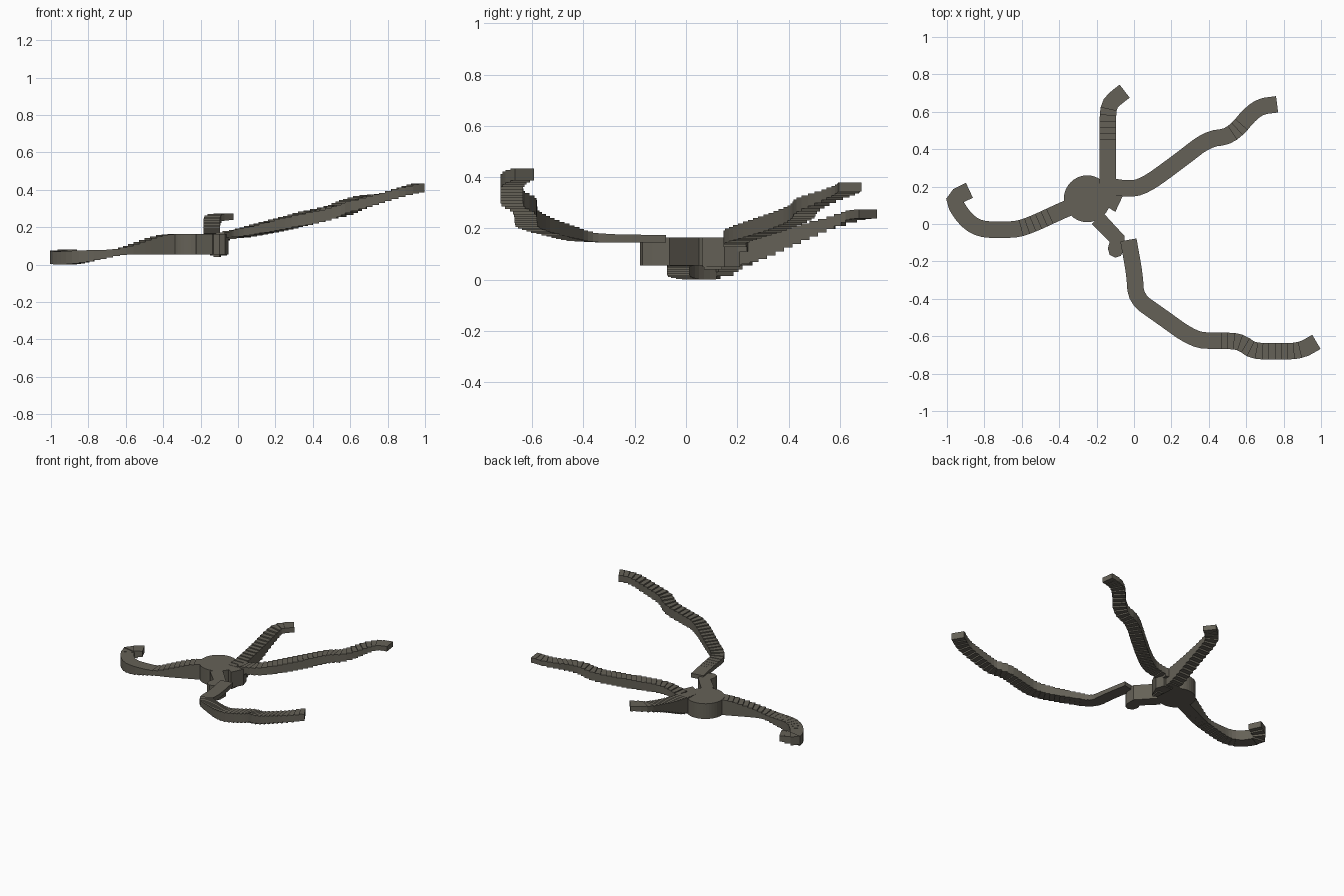
import bpy, bmesh
from mathutils import Vector

if "Cube" in bpy.data.objects:
    bpy.data.objects.remove(bpy.data.objects["Cube"])

mat = bpy.data.materials.new("dark_stone")
mat.diffuse_color = (0.13, 0.12, 0.095, 1)
mat.use_nodes = True
mat.node_tree.nodes["Principled BSDF"].inputs["Base Color"].default_value = mat.diffuse_color


def finish(bm, name):
    bmesh.ops.recalc_face_normals(bm, faces=bm.faces)
    me = bpy.data.meshes.new(name)
    bm.to_mesh(me)
    bm.free()
    me.materials.append(mat)
    ob = bpy.data.objects.new(name, me)
    bpy.context.collection.objects.link(ob)
    return ob


def prism(bm, outline, z0, z1):
    lo = [bm.verts.new((p[0], p[1], z0)) for p in outline]
    hi = [bm.verts.new((p[0], p[1], z1)) for p in outline]
    n = len(outline)
    bm.faces.new(lo[::-1])
    bm.faces.new(hi)
    for i in range(n):
        j = (i + 1) % n
        bm.faces.new((lo[i], lo[j], hi[j], hi[i]))


def round_corners(pts):
    out = [pts[0]]
    for a, b in zip(pts, pts[1:]):
        out += [a.lerp(b, 0.25), a.lerp(b, 0.75)]
    return out + [pts[-1]]


def resample(pts, step):
    lens = [(b - a).xy.length for a, b in zip(pts, pts[1:])]
    total = sum(lens)
    n = max(2, round(total / step))
    out = []
    for k in range(n + 1):
        d, i = total * k / n, 0
        while i < len(lens) - 1 and d > lens[i]:
            d -= lens[i]
            i += 1
        out.append(pts[i].lerp(pts[i + 1], min(1, d / lens[i])))
    return out


def stepped_arm(name, path, width=0.088, step=0.033):
    """Path points are (x, y, bottom, top); each stretch is one level slab."""
    pts = [Vector(p) for p in path]
    pts = resample(round_corners(round_corners(pts)), step)
    sides = []
    for i, p in enumerate(pts):
        d = (pts[min(i + 1, len(pts) - 1)] - pts[max(i - 1, 0)]).xy.normalized()
        nrm = Vector((-d.y, d.x)) * width / 2
        sides.append((p.xy + nrm, p.xy - nrm))
    bm = bmesh.new()
    for i in range(len(pts) - 1):
        mid = (pts[i] + pts[i + 1]) / 2
        (a, b), (c, d) = sides[i], sides[i + 1]
        prism(bm, [a, b, d, c], mid[2], mid[3])
    return finish(bm, name)


# Round hub
bm = bmesh.new()
bmesh.ops.create_cone(bm, cap_ends=True, segments=40, radius1=0.125, radius2=0.125, depth=0.11)
bmesh.ops.translate(bm, verts=bm.verts, vec=(-0.25, 0.135, 0.11))
finish(bm, "hub")

# North arm
stepped_arm("north_arm", [
    (-0.14, 0.15, 0.055, 0.165), (-0.14, 0.26, 0.06, 0.175), (-0.14, 0.45, 0.15, 0.215),
    (-0.14, 0.62, 0.22, 0.262), (-0.115, 0.66, 0.235, 0.272), (-0.05, 0.71, 0.24, 0.275)])

# North-east arm
stepped_arm("north_east_arm", [
    (-0.11, 0.20, 0.10, 0.17), (-0.06, 0.19, 0.135, 0.18), (0.04, 0.19, 0.145, 0.20),
    (0.24, 0.335, 0.185, 0.25), (0.40, 0.46, 0.235, 0.295), (0.52, 0.465, 0.265, 0.32),
    (0.65, 0.625, 0.335, 0.37), (0.765, 0.64, 0.345, 0.38)])

# South-east arm
stepped_arm("south_east_arm", [
    (-0.03, -0.085, 0.145, 0.175), (0.005, -0.28, 0.145, 0.176), (0.01, -0.40, 0.147, 0.185),
    (0.14, -0.49, 0.165, 0.215), (0.32, -0.62, 0.20, 0.265), (0.44, -0.625, 0.225, 0.29),
    (0.57, -0.625, 0.26, 0.325), (0.63, -0.68, 0.285, 0.345), (0.76, -0.68, 0.325, 0.38),
    (0.89, -0.68, 0.37, 0.42), (0.975, -0.63, 0.39, 0.437)])

# West arm, descending to the ground
stepped_arm("west_arm", [
    (-0.33, 0.095, 0.055, 0.165), (-0.40, 0.065, 0.055, 0.163), (-0.55, -0.005, 0.055, 0.115),
    (-0.63, -0.03, 0.054, 0.085), (-0.70, -0.03, 0.035, 0.08), (-0.82, -0.03, 0.01, 0.077),
    (-0.90, 0.02, 0.0, 0.072), (-0.965, 0.12, 0.0, 0.07), (-0.955, 0.145, 0.02, 0.08),
    (-0.88, 0.18, 0.045, 0.083)])

# Blocks joining the arms to the hub
bm = bmesh.new()
prism(bm, [(-0.225, 0.0), (-0.165, 0.06), (-0.05, -0.065), (-0.05, -0.13),
           (-0.07, -0.17), (-0.10, -0.18), (-0.13, -0.165), (-0.14, -0.13), (-0.13, -0.095)],
      0.055, 0.165)
finish(bm, "south_joint")
bm = bmesh.new()
prism(bm, [(-0.14, 0.09), (-0.10, 0.065), (-0.06, 0.15), (-0.08, 0.21), (-0.15, 0.21)], 0.05, 0.165)
prism(bm, [(-0.13, 0.085), (-0.10, 0.07), (-0.09, 0.14), (-0.13, 0.14)], 0.04, 0.06)
finish(bm, "east_joint")
